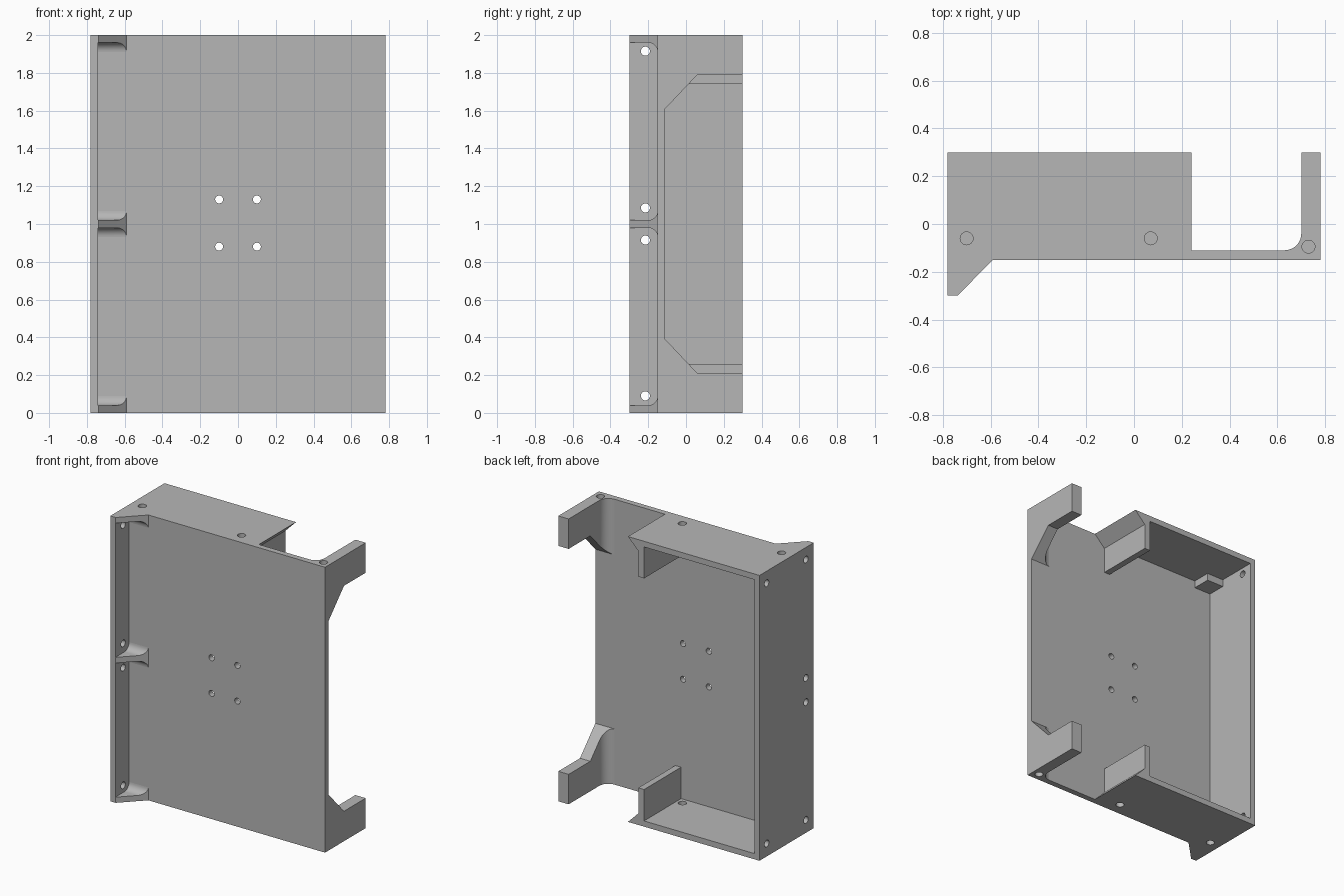
import bpy, bmesh, math
from mathutils import Matrix, Vector

cube = bpy.data.objects.get("Cube")
if cube:
    bpy.data.objects.remove(cube, do_unlink=True)

grey = bpy.data.materials.new("plain grey")
grey.use_nodes = True
grey.diffuse_color = (0.47, 0.47, 0.47, 1)
grey.node_tree.nodes["Principled BSDF"].inputs["Base Color"].default_value = grey.diffuse_color

H = 2.0                      # overall height
X0, X1 = -0.78, 0.78         # outer sides
Y0, Y1 = -0.30, 0.30         # front and back
PF, PB = -0.15, -0.11        # panel front and back
T = 0.04                     # sheet thickness
WALL = X0 + T                # inner face of the side wall
STEPS = 8
parts = []


def finish(name, bm):
    bmesh.ops.recalc_face_normals(bm, faces=bm.faces)
    mesh = bpy.data.meshes.new(name)
    bm.to_mesh(mesh)
    bm.free()
    mesh.materials.append(grey)
    obj = bpy.data.objects.new(name, mesh)
    bpy.context.collection.objects.link(obj)
    return obj


def bridge(name, rings):
    """Skin closed rings of points and cap both ends."""
    bm = bmesh.new()
    rows = [[bm.verts.new(p) for p in ring] for ring in rings]
    n = len(rows[0])
    for a, b in zip(rows, rows[1:]):
        for i in range(n):
            j = (i + 1) % n
            bm.faces.new((a[i], a[j], b[j], b[i]))
    bm.faces.new(rows[0])
    bm.faces.new(rows[-1])
    obj = finish(name, bm)
    parts.append(obj)
    return obj


def loft(name, sections):
    """Rectangular sections (y, x0, x1, z0, z1) stacked along y."""
    return bridge(name, [[(a, y, c), (b, y, c), (b, y, d), (a, y, d)]
                         for y, a, b, c, d in sections])


def box(name, x, y, z):
    return loft(name, [(y[0], *x, *z), (y[1], *x, *z)])


def arc_steps(start, radius):
    """Steps along y over a quarter fillet, with the height of the arc."""
    for i in range(STEPS + 1):
        a = math.pi / 2 * i / STEPS
        yield start + radius * math.sin(a), radius * math.cos(a)


# Main sheets
box("panel", (WALL, X1), (PF, PB), (0, H))
box("side_wall", (X0, WALL), (Y0, Y1), (0, H))


# Ribs that flare into the panel
def rib(name, low, high, flare_low, flare_high):
    r = 0.05
    start = PF - r
    sections = [(Y0, WALL, WALL + 0.002, low, high)]
    for y, h in arc_steps(start, r):
        grow = r - h
        sections.append((y, WALL, WALL + y - Y0,
                         low - grow * flare_low, high + grow * flare_high))
    loft(name, sections)


rib("lower_rib", 0, T, 0, 1)
rib("middle_rib", H / 2 - T / 2, H / 2 + T / 2, 1, 1)
rib("upper_rib", H - T, H, 1, 0)

# Trays, corner blocks and tabs at both ends
for label, flip in (("upper", lambda d: H - d), ("lower", lambda d: d)):
    outline = [(WALL, 0), (0.24, 0), (0.16, 0.08), (0.16, 0.26),
               (0.115, 0.26), (0.115, T), (WALL, T)]
    bridge(label + "_tray", [[(x, y, flip(d)) for x, d in outline] for y in (PB, Y1)])
    box(label + "_corner_block", (WALL, -0.61), (PB, 0.02), (flip(T), flip(0.09)))

    r = 0.07
    slope = 0.18 / 0.17
    sections = []
    for i in range(STEPS + 1):
        a = math.pi / 2 * i / STEPS
        y = PB + r * (1 - math.cos(a))
        sections.append((y, 0.63 + r * math.sin(a), X1,
                         flip(0), flip(0.39 - (y - PB) * slope)))
    for y in (0.06, Y1):
        sections.append((y, 0.70, X1, flip(0), flip(0.21)))
    loft(label + "_tab", sections)

# Screw holes and end pockets
holes = bmesh.new()


def drill(start, end, radius):
    a, b = Vector(start), Vector(end)
    turn = (b - a).to_track_quat('Z', 'Y').to_matrix().to_4x4()
    bmesh.ops.create_cone(holes, cap_ends=True, segments=24, radius1=radius,
                          radius2=radius, depth=(b - a).length,
                          matrix=Matrix.Translation((a + b) / 2) @ turn)


for x in (-0.1, 0.1):
    for z in (0.88, 1.13):
        drill((x, PF - 0.05, z), (x, PB + 0.05, z), 0.021)
for y, heights in ((-0.215, (0.09, 0.915, 1.085, 1.915)), (0.22, (0.09, 1.915))):
    for z in heights:
        drill((X0 - 0.05, y, z), (WALL + 0.02, y, z), 0.024)
for x, y, top, bottom in ((-0.70, -0.06, 0.06, 0.06), (0.07, -0.06, 0.03, 0.06),
                          (0.73, -0.095, 0.06, 0.06)):
    drill((x, y, H + 0.05), (x, y, H - top), 0.027)
    drill((x, y, -0.05), (x, y, bottom), 0.027)
cutter = finish("hole_cutter", holes)
cutter.hide_render = True

for obj in parts:
    bpy.ops.object.select_all(action='DESELECT')
    obj.select_set(True)
    bpy.context.view_layer.objects.active = obj
    if "rib" not in obj.name:
        mod = obj.modifiers.new("holes", 'BOOLEAN')
        mod.operation = 'DIFFERENCE'
        mod.solver = 'EXACT'
        mod.object = cutter
        bpy.ops.object.modifier_apply(modifier=mod.name)
    bpy.ops.object.shade_smooth_by_angle(angle=math.radians(30))

bpy.data.objects.remove(cutter, do_unlink=True)
